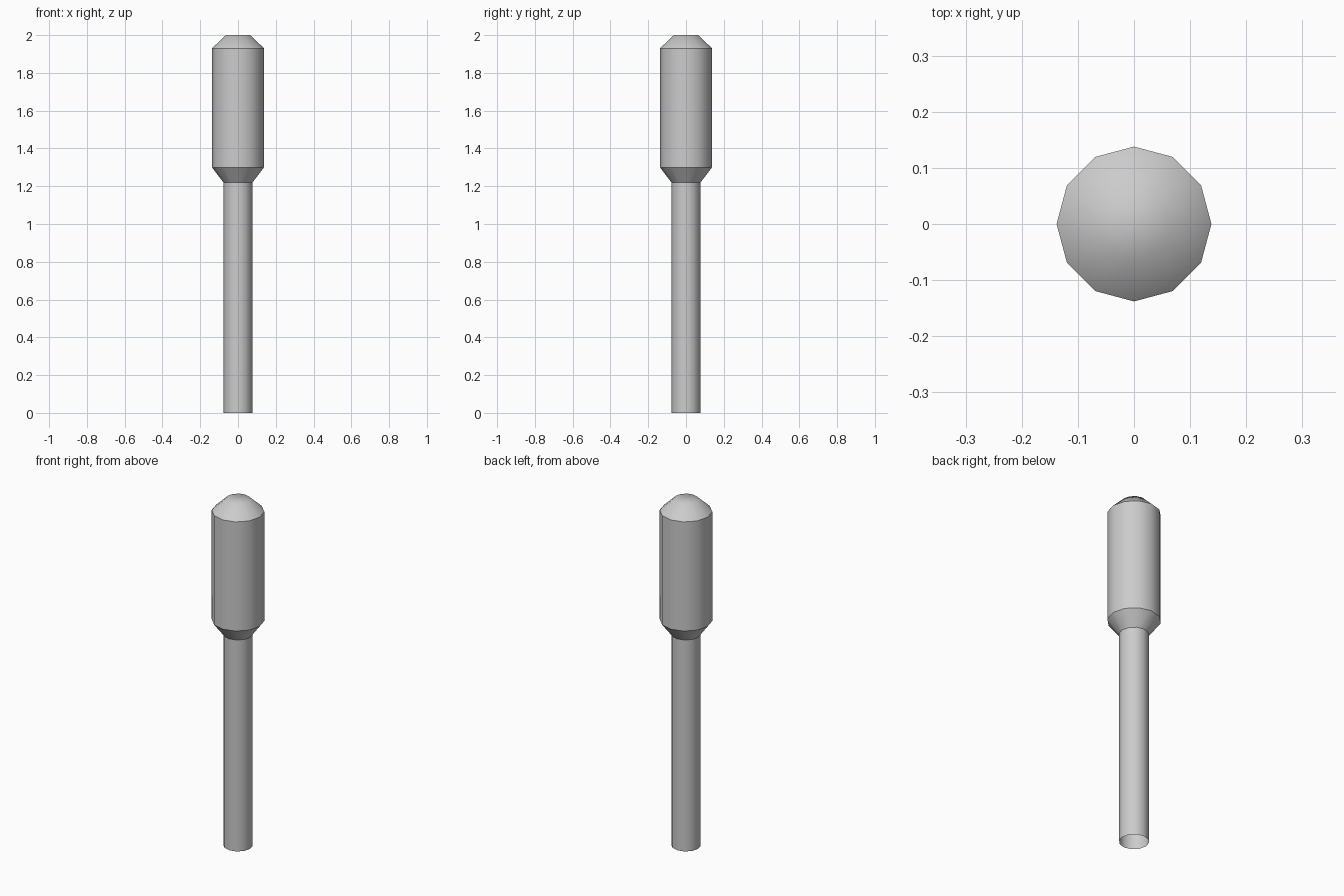
import bpy, bmesh
from math import cos, sin, tau

if "Cube" in bpy.data.objects:
    bpy.data.objects.remove(bpy.data.objects["Cube"])

SIDES = 12


def lathe(name, profile, sharp_rings=(), cap_top=False):
    """Revolve (radius, height) points about z, with chosen rings kept sharp."""
    bm = bmesh.new()
    rings = [[bm.verts.new((r * cos(tau * i / SIDES), r * sin(tau * i / SIDES), z))
              for i in range(SIDES)] for r, z in profile]
    for a, b in zip(rings, rings[1:]):
        for i in range(SIDES):
            j = (i + 1) % SIDES
            bm.faces.new((a[i], a[j], b[j], b[i]))
    if cap_top:
        bm.faces.new(rings[-1])
    for f in bm.faces:
        f.smooth = True
    for k in sharp_rings:
        for i in range(SIDES):
            bm.edges.get((rings[k][i], rings[k][(i + 1) % SIDES])).smooth = False
    mesh = bpy.data.meshes.new(name)
    bm.to_mesh(mesh)
    bm.free()
    obj = bpy.data.objects.new(name, mesh)
    bpy.context.collection.objects.link(obj)
    return obj


# Slim hollow shaft, open at the bottom
lathe("shaft", [(0.077, 0.0), (0.077, 1.22)])

# Thick head: tapered collar, straight barrel, softly shaded bevelled tip
lathe("head", [(0.077, 1.22), (0.138, 1.30), (0.138, 1.93), (0.064, 2.0)],
      sharp_rings=(1, 2), cap_top=True)
